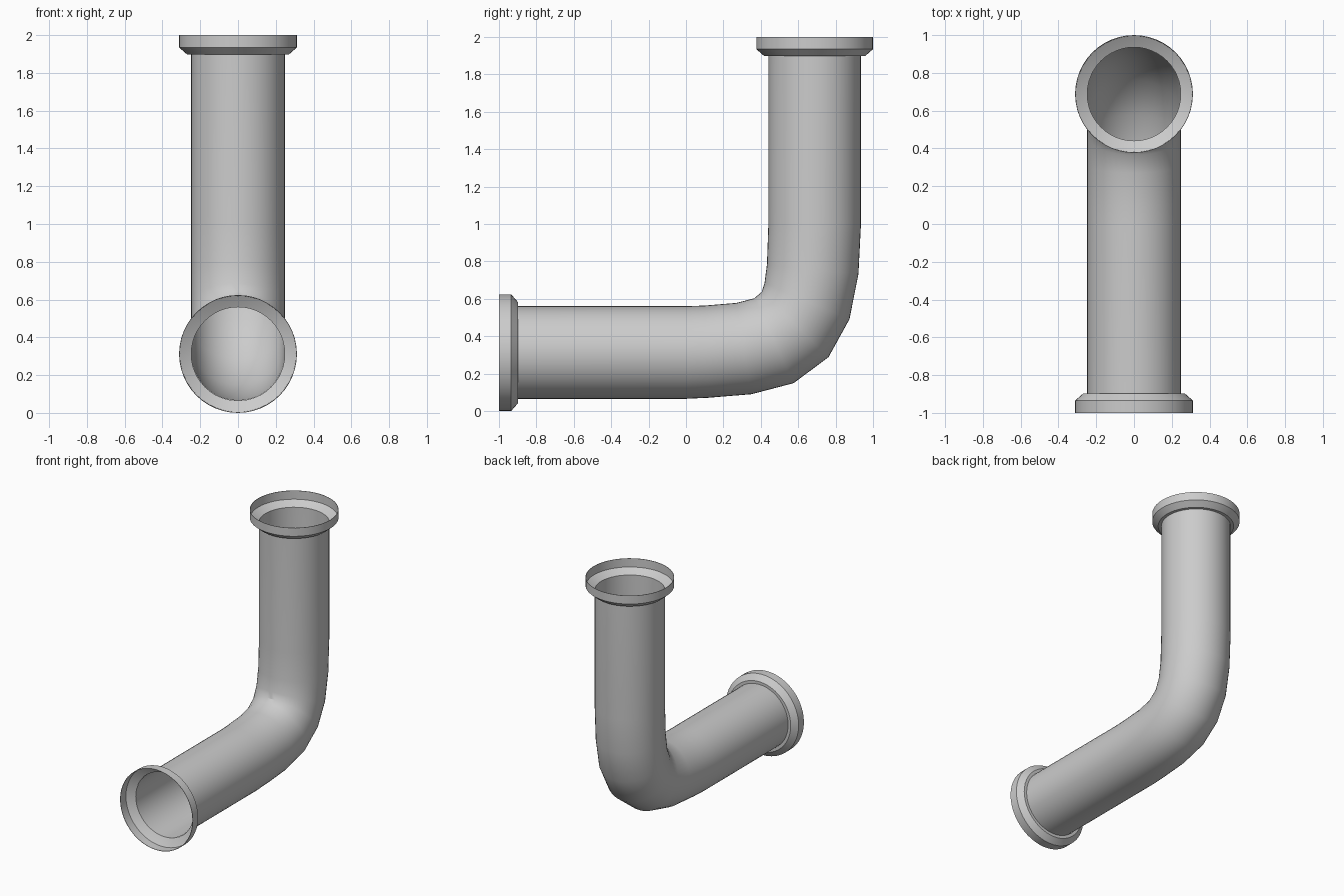
import bpy, bmesh, math
from mathutils import Vector

if "Cube" in bpy.data.objects:
    bpy.data.objects.remove(bpy.data.objects["Cube"])

SEG = 48
R = 0.2475          # pipe radius
AXIS_Z, AXIS_Y = 0.312, 0.688


def loft(name, rings, closed=False):
    """Skin a list of vertex rings into one smooth-shaded object."""
    bm = bmesh.new()
    rows = [[bm.verts.new(p) for p in ring] for ring in rings]
    pairs = list(zip(rows, rows[1:]))
    if closed:
        pairs.append((rows[-1], rows[0]))
    for a, b in pairs:
        for i in range(SEG):
            j = (i + 1) % SEG
            bm.faces.new((a[i], a[j], b[j], b[i]))
    bmesh.ops.recalc_face_normals(bm, faces=bm.faces)
    mesh = bpy.data.meshes.new(name)
    bm.to_mesh(mesh)
    bm.free()
    ob = bpy.data.objects.new(name, mesh)
    bpy.context.collection.objects.link(ob)
    bpy.ops.object.select_all(action='DESELECT')
    ob.select_set(True)
    bpy.context.view_layer.objects.active = ob
    bpy.ops.object.shade_smooth_by_angle(angle=math.radians(32))
    return ob


def circle(centre, u, v):
    return [centre + u * math.cos(2 * math.pi * i / SEG) + v * math.sin(2 * math.pi * i / SEG)
            for i in range(SEG)]


X = Vector((1, 0, 0))

# Pipe: each section is given by its outer and inner (y, z) point along the bend
lo, hi = AXIS_Z + 0.001 - R, AXIS_Z + 0.001 + R
sections = [
    ((-0.9, lo), (-0.9, hi)),
    ((0.0, lo), (0.0, hi)),
    ((0.12, 0.071), (0.10, 0.564)),
    ((0.35, 0.09), (0.27, 0.578)),
    ((0.575, 0.149), (0.365, 0.603)),
    ((0.762, 0.288), (0.405, 0.637)),
    ((0.874, 0.491), (0.42, 0.685)),
    ((0.922, 0.732), (0.433, 0.785)),
    ((AXIS_Y + R, 1.0), (AXIS_Y - R, 1.0)),
    ((AXIS_Y + R, 1.9), (AXIS_Y - R, 1.9)),
]
rings = []
for (oy, oz), (iy, iz) in sections:
    outer, inner = Vector((0, oy, oz)), Vector((0, iy, iz))
    rings.append(circle((outer + inner) / 2, (outer - inner) / 2, X * R))
loft("bent_pipe", rings)

# End flanges: thin cup with chamfered back, (radius, depth from open rim)
profile = [(0.312, 0.0), (0.312, 0.065), (0.27, 0.102), (R, 0.102), (0.252, 0.1), (0.308, 0.066), (0.309, 0.0)]


def flange(name, rim, inward, up):
    loft(name, [circle(rim + inward * d, X * r, up * r) for r, d in profile], closed=True)


flange("lower_flange", Vector((0, -1, AXIS_Z)), Vector((0, 1, 0)), Vector((0, 0, 1)))
flange("upper_flange", Vector((0, AXIS_Y, 2)), Vector((0, 0, -1)), Vector((0, 1, 0)))
